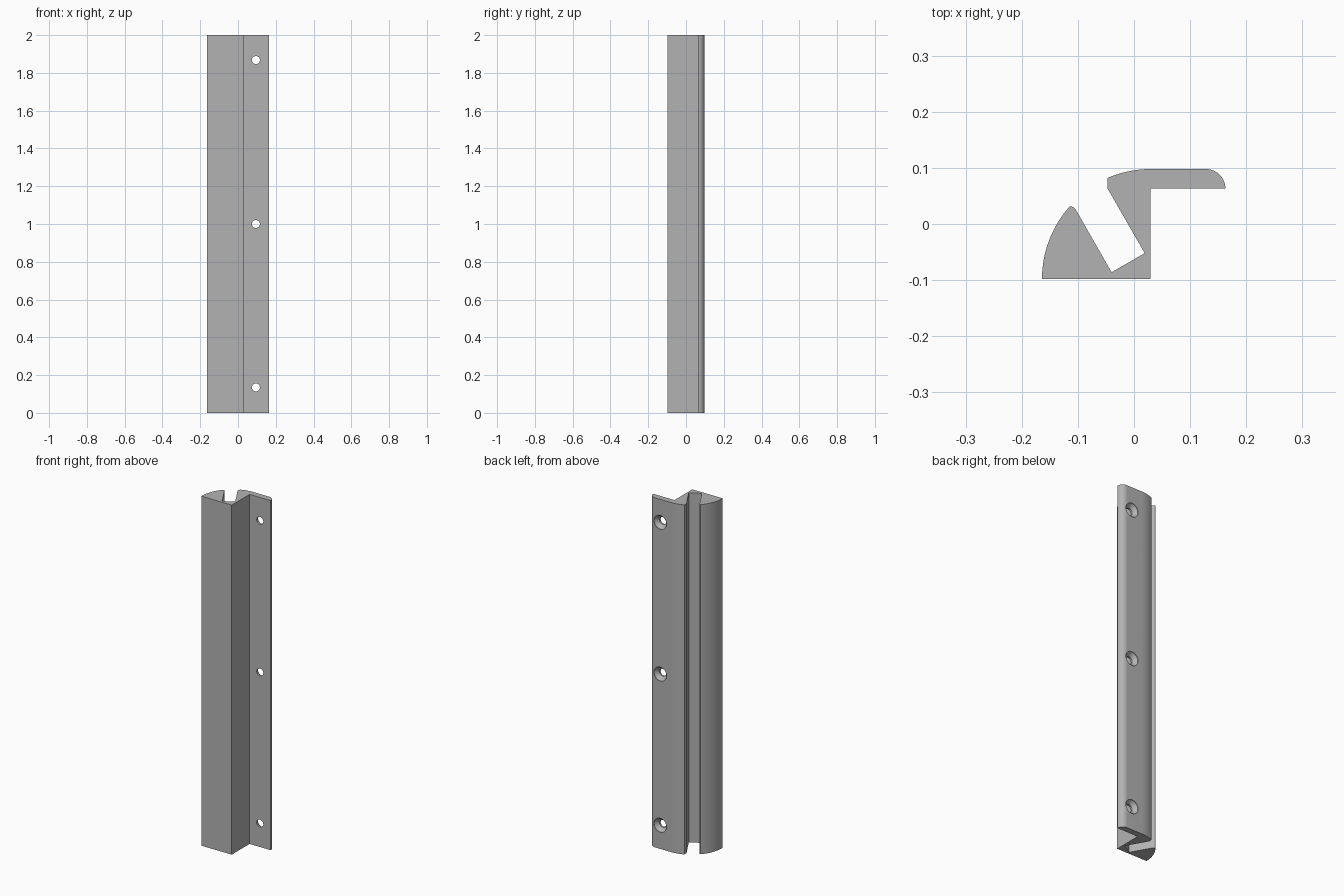
import bpy, bmesh
from math import sin, cos, radians
from mathutils import Matrix, Vector

cube = bpy.data.objects.get("Cube")
if cube:
    bpy.data.objects.remove(cube, do_unlink=True)

HEIGHT = 2.0
HOLE_X = 0.095
HOLE_HEIGHTS = (0.135, 1.0, 1.868)

grey = bpy.data.materials.new("mid grey")
grey.use_nodes = True
grey.diffuse_color = (0.45, 0.45, 0.45, 1)
grey.node_tree.nodes["Principled BSDF"].inputs["Base Color"].default_value = grey.diffuse_color


def arc(cx, cy, r, start, end, steps):
    angles = [radians(start + (end - start) * i / steps) for i in range(steps + 1)]
    return [(cx + r * cos(a), cy + r * sin(a)) for a in angles]


def make_object(name, bm):
    bmesh.ops.recalc_face_normals(bm, faces=bm.faces)
    mesh = bpy.data.meshes.new(name)
    bm.to_mesh(mesh)
    bm.free()
    obj = bpy.data.objects.new(name, mesh)
    bpy.context.collection.objects.link(obj)
    return obj


# Cross-section: square corner, flange, rounded back and slanted slot
profile = [(0.029, -0.098), (0.029, 0.063)]
profile += arc(0.128, 0.063, 0.035, 0, 90, 10)          # rounded flange tip
profile += arc(0.03, -0.098, 0.196, 90, 113.2, 8)       # back curve
profile += [(-0.047, 0.063), (0.019, -0.052), (-0.04, -0.086)]
profile += [(-0.104, 0.026), (-0.108, 0.030)]           # eased jaw tip
profile += arc(0.03, -0.098, 0.194, 138, 180, 16)       # outer jaw curve

bm = bmesh.new()
base = bm.faces.new([bm.verts.new((x, y, 0)) for x, y in profile])
extruded = bmesh.ops.extrude_face_region(bm, geom=[base])["geom"]
bmesh.ops.translate(bm, vec=(0, 0, HEIGHT),
                    verts=[v for v in extruded if isinstance(v, bmesh.types.BMVert)])
rail = make_object("slotted_rail", bm)
rail.data.materials.append(grey)

# Countersunk screw holes: a revolved cutter at each height
bm = bmesh.new()
screw_profile = [(0, 0.04), (0.021, 0.04), (0.021, 0.074), (0.04, 0.095), (0.04, 0.12), (0, 0.12)]
for z in HOLE_HEIGHTS:
    verts = [bm.verts.new((HOLE_X + r, y, z)) for r, y in screw_profile]
    edges = [bm.edges.new(pair) for pair in zip(verts, verts[1:])]
    bmesh.ops.spin(bm, geom=verts + edges, cent=(HOLE_X, 0, z), axis=(0, 1, 0),
                   angle=radians(360), steps=32, use_duplicate=False)
bmesh.ops.remove_doubles(bm, verts=bm.verts, dist=0.0001)
cutter = make_object("screw_hole_cutter", bm)
cutter.data.materials.append(grey)
cutter.hide_render = True

cut = rail.modifiers.new("screw_holes", 'BOOLEAN')
cut.operation = 'DIFFERENCE'
cut.solver = 'EXACT'
cut.object = cutter

# Apply the cut, then discard the helper
bpy.ops.object.select_all(action='DESELECT')
rail.select_set(True)
bpy.context.view_layer.objects.active = rail
bpy.ops.object.modifier_apply(modifier=cut.name)
bpy.data.objects.remove(cutter, do_unlink=True)
bpy.ops.object.shade_smooth_by_angle(angle=radians(25))
